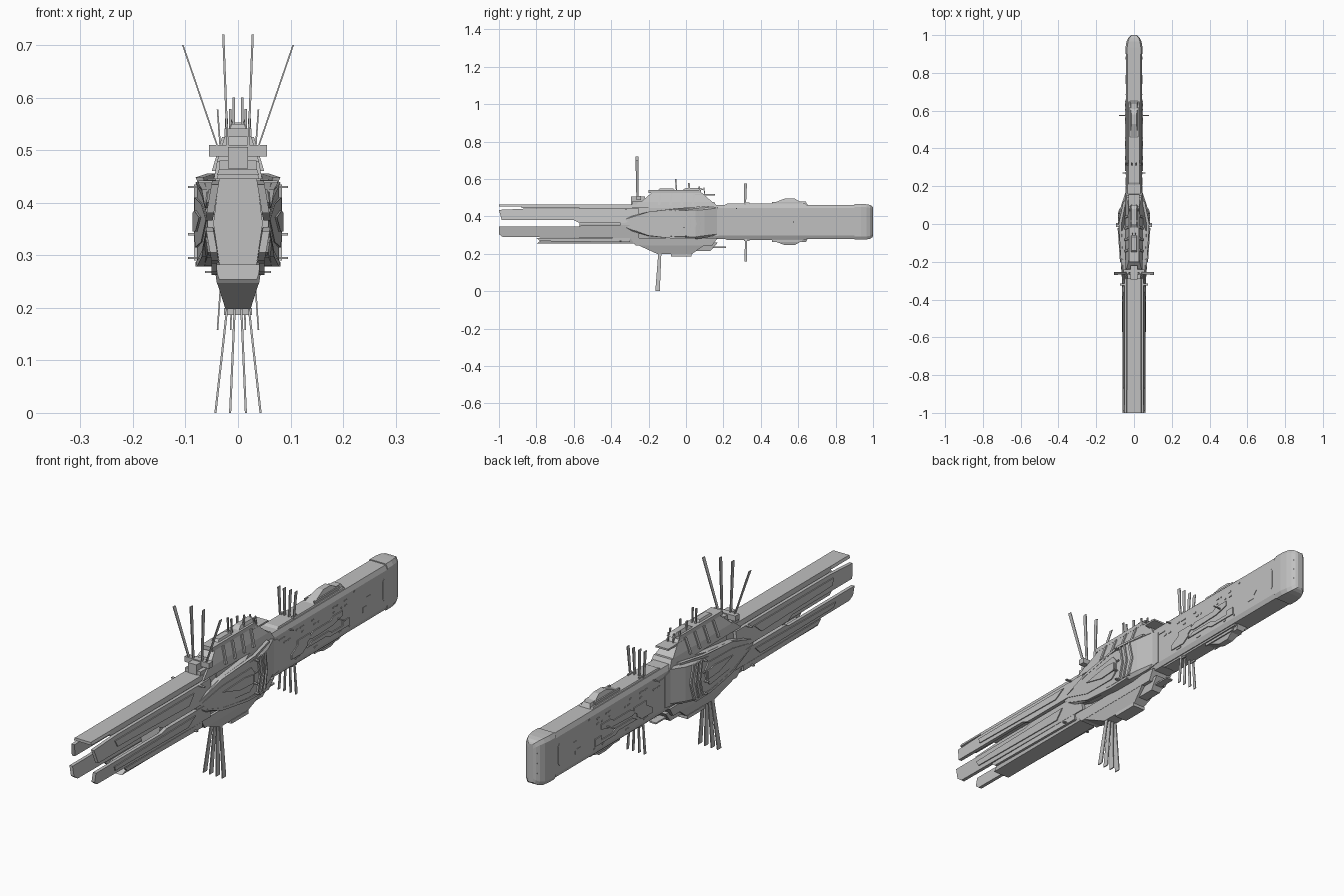
import bpy, bmesh, math, random
from mathutils import Vector
random.seed(4)

grey = bpy.data.materials.new("hull_grey")
grey.diffuse_color = (0.53, 0.53, 0.53, 1)


def make(name, verts, faces, mirror=False):
    me = bpy.data.meshes.new(name)
    me.from_pydata([tuple(v) for v in verts], [], faces)
    bm = bmesh.new()
    bm.from_mesh(me)
    bmesh.ops.recalc_face_normals(bm, faces=bm.faces)
    bm.to_mesh(me)
    bm.free()
    me.materials.append(grey)
    ob = bpy.data.objects.new(name, me)
    bpy.context.collection.objects.link(ob)
    if mirror:
        ob.modifiers.new("mirror", 'MIRROR').use_axis[0] = True
    return ob


def loft(name, rings, mirror=False):
    n = len(rings[0])
    verts = [v for r in rings for v in r]
    faces = [tuple(range(n)), tuple(range(len(verts) - n, len(verts)))]
    for k in range(len(rings) - 1):
        for i in range(n):
            j = (i + 1) % n
            faces.append((k*n + i, k*n + j, k*n + n + j, k*n + n + i))
    return make(name, verts, faces, mirror)


def box(name, x, y, z, mirror=False):
    ring = lambda zz: [(x[0], y[0], zz), (x[1], y[0], zz), (x[1], y[1], zz), (x[0], y[1], zz)]
    return loft(name, [ring(z[0]), ring(z[1])], mirror)


def frustum(name, base, top, mirror=False):
    # each end: half width, y from, y to, z
    ring = lambda w, a, b, z: [(-w, a, z), (w, a, z), (w, b, z), (-w, b, z)]
    return loft(name, [ring(*base), ring(*top)], mirror)


def plate(name, yz, xf, t):
    # side plate with its outer surface following xf(y, z)
    return loft(name, [[(xf(y, z) - t, y, z) for y, z in yz],
                       [(xf(y, z), y, z) for y, z in yz]], True)


def blade(name, a, b, wy, wx, mirror=True):
    ring = lambda p, s: [(p[0] + i*wx/2, p[1] + j*wy/2*s, p[2]) for i, j in ((-1, -1), (1, -1), (1, 1), (-1, 1))]
    return loft(name, [ring(a, 0.7), ring(b, 1)], mirror)


def octo(y, w, wt, z0, z1, c):
    return [(-wt, y, z0), (wt, y, z0), (w, y, z0 + c), (w, y, z1 - c),
            (wt, y, z1), (-wt, y, z1), (-w, y, z1 - c), (-w, y, z0 + c)]


# forward hull and rounded nose
loft("main_hull", [octo(-0.2, .043, .035, .28, .462, .018), octo(.905, .043, .035, .28, .462, .018)])
loft("nose", [octo(y, w, w*.8, a, b, .016) for y, w, a, b in
              ((.9, .045, .276, .466), (.935, .045, .276, .466), (.965, .04, .277, .465),
               (.985, .031, .281, .461), (.996, .02, .288, .454), (1, .011, .294, .448))])
for z in (.33, .37, .41):
    box("nose_seam", (-.025, .025), (.98, .9925), (z, z + .004))

# rear core and tail slabs
core = lambda y: [(-.035, y, .28), (.035, y, .28), (.047, y, .36), (.035, y, .455), (-.035, y, .455), (-.047, y, .36)]
loft("rear_core", [core(-.57), core(-.1)])
frustum("tail_top_slab", (.04, -.88, -.2, .445), (.036, -.88, -.2, .464))
frustum("tail_top_tip", (.04, -1, -.88, .453), (.036, -1, -.88, .464))
frustum("tail_bottom_slab", (.036, -.8, -.2, .254), (.045, -.76, -.2, .282))

# tail side plates, split by a gap
xt = lambda y, z: .063 - abs(z - .362)*.17
plate("upper_tail_plate", [(-1, .435), (-.985, .38), (-.6, .38), (-.57, .366), (-.25, .366), (-.25, .442), (-.85, .442)], xt, .014)
plate("lower_tail_plate", [(-1, .345), (-1, .305), (-.98, .29), (-.25, .285), (-.25, .354), (-.55, .354), (-.58, .345)], xt, .014)
plate("upper_tail_overlay", [(-.87, .425), (-.86, .4), (-.4, .39), (-.36, .425)], lambda y, z: xt(y, z) + .004, .008)
plate("lower_tail_overlay", [(-.88, .325), (-.87, .305), (-.4, .30), (-.36, .335)], lambda y, z: xt(y, z) + .004, .008)
plate("tail_lower_rail", [(-.8, .285), (-.78, .268), (-.3, .262), (-.3, .285)], lambda y, z: .05, .01)

# side armour bulge
def side(y, w, z0, z1, c):
    return [(.03, y, z0), (w - c, y, z0), (w, y, z0 + c), (w, y, z1 - c), (w - c, y, z1), (.03, y, z1)]


loft("armour_bulge", [side(-.35, .058, .352, .378, .003), side(-.29, .062, .322, .402, .006),
                      side(-.2, .068, .295, .425, .009), side(-.05, .077, .28, .443, .012),
                      side(.05, .079, .279, .446, .012), side(.1, .068, .285, .448, .012),
                      side(.17, .044, .30, .452, .006)], True)
xb = lambda y, z: .083 + min(0, y + .02)*.07
plate("armour_panel", [(-.33, .368), (-.2, .398), (-.03, .41), (-.01, .385), (-.015, .335), (-.04, .315), (-.2, .325)], xb, .012)
plate("armour_inner_panel", [(-.2, .372), (-.07, .385), (-.02, .38), (-.02, .345), (-.1, .345)], lambda y, z: xb(y, z) + .004, .01)
plate("armour_upper_edge", [(-.34, .38), (-.2, .425), (0, .448), (.12, .456), (.12, .448), (0, .438), (-.2, .412)],
      lambda y, z: .081 + min(0, y)*.06 - max(0, y)*.2, .014)
plate("armour_lower_edge", [(-.34, .35), (-.2, .297), (-.05, .279), (.05, .279), (.05, .287), (-.05, .29), (-.2, .308)],
      lambda y, z: .081 + min(0, y)*.06, .014)
for k in range(3):
    y = .005 + k*.025
    plate("armour_rib", [(y, .29), (y + .008, .29), (y + .026, .36), (y + .012, .435), (y + .004, .435), (y + .018, .36)],
          lambda yy, z: .084 - max(0, yy - .06)*.3, .02)
for y, z, x in ((0, .43, .095), (.0, .38, .085), (-.01, .34, .095), (0, .295, .095), (-.32, .44, .075), (-.35, .268, .063)):
    box("side_spike", (.03, x), (y - .005, y + .005), (z - .002, z + .002), True)

# upper superstructure
frustum("upper_deck", (.046, -.29, .17, .445), (.04, -.25, .15, .478))
frustum("upper_tower", (.04, -.24, .14, .478), (.024, -.18, .08, .53))
box("tower_roof", (-.026, .026), (-.2, .08), (.525, .541))
box("tower_brow", (-.028, .028), (.04, .155), (.512, .519))
frustum("bridge_block", (.018, -.02, .1, .54), (.012, 0, .08, .553))
frustum("bridge_rear_block", (.016, -.15, -.06, .54), (.012, -.14, -.07, .55))
for y in (-.15, -.09, -.03, .03):
    plate("tower_buttress", [(y, .46), (y + .012, .46), (y + .02, .525), (y + .008, .525)],
          lambda yy, z: .05 - (z - .46)*.3, .02)
for x, y, z, w in ((.008, -.05, .60, .008), (.015, .02, .578, .01), (.022, .075, .56, .008), (.012, .1, .555, .006)):
    blade("tower_mast", (x, y, .52), (x, y - .005, z), w, .005)

# antenna cross box and upper antenna fan
box("antenna_crossbar", (-.055, .055), (-.265, -.24), (.488, .51))
box("antenna_base", (-.019, .019), (-.295, -.22), (.465, .506))
box("antenna_foot", (-.035, .035), (-.29, -.22), (.46, .48))
blade("outer_antenna", (.04, -.26, .51), (.105, -.262, .70), .016, .003)
blade("inner_antenna", (.02, -.26, .51), (.028, -.262, .72), .016, .004)

# lower keel and hanging antennas
frustum("keel_root", (.046, -.3, .17, .285), (.04, -.27, .14, .245))
frustum("keel", (.04, -.26, .1, .248), (.024, -.15, .03, .198))
box("keel_shoe", (-.027, .027), (-.08, .03), (.186, .2))
frustum("keel_front_block", (.028, .04, .17, .26), (.02, .04, .13, .215))
box("keel_prong", (-.015, .015), (.1, .215), (.232, .238))
blade("keel_outer_antenna", (.02, -.14, .205), (.043, -.152, 0), .024, .004)
blade("keel_inner_antenna", (.006, -.14, .205), (.015, -.152, 0), .024, .004)

# forward antenna sets above and below the hull
for x0, x1 in ((.03, .039), (.01, .014)):
    blade("forward_upper_antenna", (x0, .315, .455), (x1, .318, .577), .016, .003)
    blade("forward_lower_antenna", (x0, .32, .285), (x1, .32, .158), .014, .003)

# forward deck details, mirrored above and below
for s in (1, -1):
    Z = lambda h: .371 + s*(.091 + h)
    frustum("deck_strip", (.033, .2, .65, Z(-.004)), (.029, .22, .64, Z(.006)))
    frustum("deck_turret", (.024, .44, .64, Z(.0)), (.013, .53, .58, Z(.034)))
    box("deck_turret_fin", (.018, .024), (.46, .62), sorted((Z(0), Z(.016))), True)
    frustum("deck_hatch", (.022, .57, .65, Z(0)), (.016, .58, .64, Z(.018)))
    box("deck_rail", (.022, .028), (.31, .34), sorted((Z(0), Z(.012))), True)

# raised panels on the hull sides
xs = lambda y, z: .047
plate("hull_panel_rear", [(.28, .315), (.28, .335), (.32, .36), (.32, .378), (.4, .378), (.4, .36), (.38, .345), (.38, .335), (.35, .315)], xs, .008)
plate("hull_panel_mid", [(.39, .36), (.42, .378), (.53, .378), (.55, .39), (.61, .39), (.61, .37), (.55, .355), (.41, .35)], xs, .008)
plate("hull_panel_low", [(.38, .325), (.41, .34), (.52, .34), (.54, .328), (.61, .328), (.61, .345), (.65, .345), (.65, .315), (.52, .315), (.5, .325)], xs, .008)
plate("hull_panel_front", [(.74, .33), (.74, .35), (.765, .35), (.765, .385), (.79, .385), (.79, .36), (.775, .345), (.775, .33)], lambda y, z: .0445, .005)
plate("nose_slot_frame", [(.87, .335), (.878, .325), (.886, .335), (.886, .405), (.878, .415), (.87, .405)], lambda y, z: .0445, .005)
plate("hull_step", [(.12, .29), (.2, .30), (.2, .43), (.12, .45)], lambda y, z: .0455, .008)
for k in range(30):
    y, z = random.uniform(.2, .7), random.choice((.305, .4, .42, .435))
    box("hull_stud", (.04, .0455), (y, y + random.choice((.006, .014))), (z, z + .005), True)
box("hull_side_spike", (.04, .08), (.573, .578), (.368, .372), True)
box("hull_rear_spike", (.04, .062), (.268, .273), (.44, .444), True)
